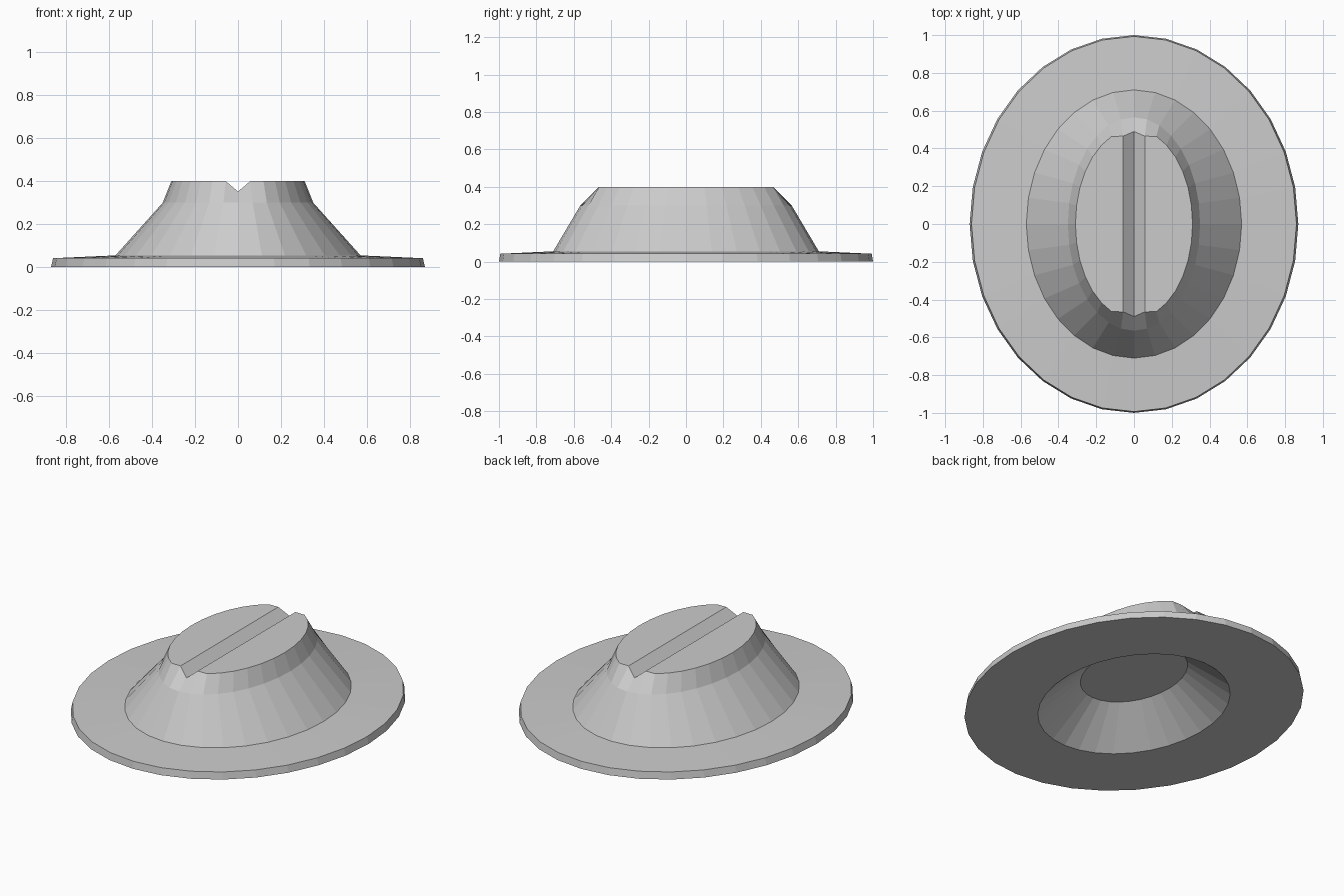
import bpy, bmesh
from math import sin, cos, pi

if "Cube" in bpy.data.objects:
    bpy.data.objects.remove(bpy.data.objects["Cube"])

N = 32  # sides of every oval ring


def oval(bm, a, b, z):
    """Ring of vertices starting at +y, running towards +x."""
    return [bm.verts.new((a * sin(2 * pi * k / N), b * cos(2 * pi * k / N), z))
            for k in range(N)]


bm = bmesh.new()

# Rings (x radius, y radius, z): recess ceiling, recess mouth, brim, crown
profile = [(0.25, 0.345, 0.19), (0.475, 0.59, 0.0), (0.87, 1.0, 0.0),
           (0.86, 0.993, 0.042), (0.57, 0.71, 0.055), (0.35, 0.565, 0.30),
           (0.31, 0.502, 0.40)]
rings = [oval(bm, *p) for p in profile]

# Square off the crown ends and sink the middle vertices to form the V slot
top = rings[-1]
for i, s in ((0, 1), (N // 2, -1)):
    top[i].co = (0, s * 0.49, 0.352)
    for k, side in ((i + s, 1), (i - s, -1)):
        top[k % N].co = (side * 0.057, s * 0.465, 0.40)

# Walls between neighbouring rings
for r0, r1 in zip(rings, rings[1:]):
    for k in range(N):
        j = (k + 1) % N
        bm.faces.new((r0[k], r0[j], r1[j], r1[k]))

# Recess ceiling, two flat top halves and the slot's sloping sides
h = N // 2
bm.faces.new(rings[0])
bm.faces.new(top[1:h])
bm.faces.new(top[h + 1:])
bm.faces.new((top[0], top[1], top[h - 1], top[h]))
bm.faces.new((top[0], top[h], top[h + 1], top[N - 1]))
bmesh.ops.recalc_face_normals(bm, faces=bm.faces)

mesh = bpy.data.meshes.new("slotted_oval_cap")
bm.to_mesh(mesh)
bm.free()
bpy.context.collection.objects.link(bpy.data.objects.new("slotted_oval_cap", mesh))
